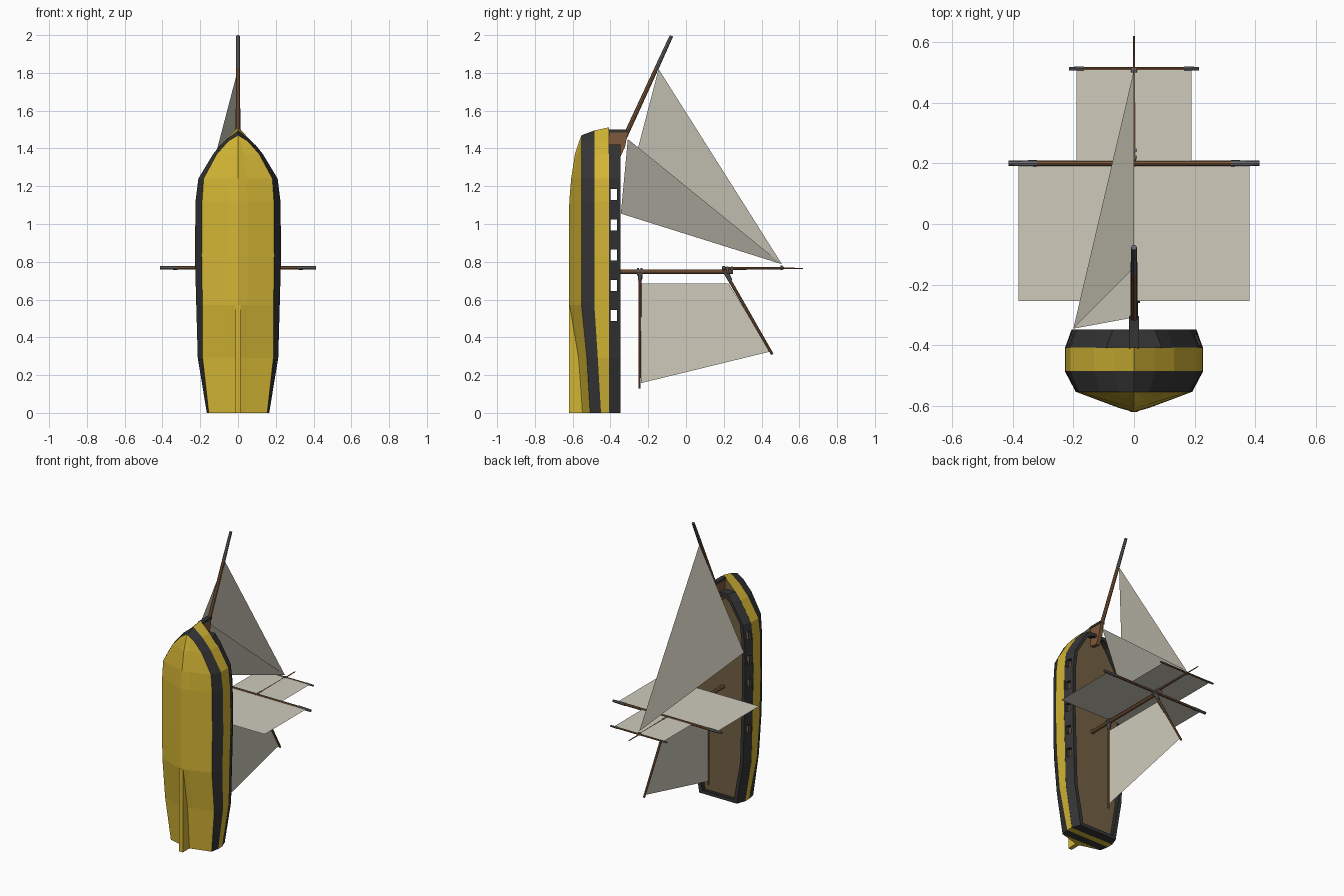
import bpy, bmesh, math
from mathutils import Vector

if "Cube" in bpy.data.objects:
    bpy.data.objects.remove(bpy.data.objects["Cube"])


def mat(name, r, g, b):
    m = bpy.data.materials.new(name)
    m.diffuse_color = (r, g, b, 1)
    m.use_nodes = True
    m.node_tree.nodes["Principled BSDF"].inputs["Base Color"].default_value = m.diffuse_color
    return m


YELLOW = mat("yellow paint", 0.65, 0.46, 0.035)
DARK = mat("dark paint", 0.035, 0.035, 0.037)
DECK = mat("deck planks", 0.17, 0.12, 0.06)
WOOD = mat("spar wood", 0.21, 0.10, 0.045)
GREY = mat("grey spar tips", 0.14, 0.14, 0.15)
CLOTH = mat("sail cloth", 0.62, 0.60, 0.50)


def mesh_object(name, faces, mats):
    """faces: list of (points, material index); equal points are shared."""
    bm = bmesh.new()
    cache = {}
    for pts, mi in faces:
        vs = []
        for p in pts:
            k = tuple(round(c, 5) for c in p)
            if k not in cache:
                cache[k] = bm.verts.new(k)
            if cache[k] not in vs:
                vs.append(cache[k])
        if len(vs) > 2 and not bm.faces.get(vs):
            bm.faces.new(vs).material_index = mi
    bmesh.ops.recalc_face_normals(bm, faces=bm.faces)
    me = bpy.data.meshes.new(name)
    bm.to_mesh(me)
    bm.free()
    for m in mats:
        me.materials.append(m)
    ob = bpy.data.objects.new(name, me)
    bpy.context.collection.objects.link(ob)
    return ob


def spar(name, a, b, r1, r2, m, sides=8):
    a, b = Vector(a), Vector(b)
    d = b - a
    bpy.ops.mesh.primitive_cone_add(vertices=sides, radius1=r1, radius2=r2, depth=d.length,
                                    location=(a + b) / 2,
                                    rotation=d.to_track_quat('Z', 'Y').to_euler())
    ob = bpy.context.object
    ob.name = name
    ob.data.materials.append(m)
    return ob


def plate(name, profile, half, m):
    """Extrude a (y, z) profile across x."""
    n = len(profile)
    L = [(-half, y, z) for y, z in profile]
    R = [(half, y, z) for y, z in profile]
    faces = [(L, 0), (R, 0)]
    faces += [([L[i], L[(i + 1) % n], R[(i + 1) % n], R[i]], 0) for i in range(n)]
    return mesh_object(name, faces, [m])


def box_faces(x0, x1, y0, y1, z0, z1):
    c = [(x, y, z) for x in (x0, x1) for y in (y0, y1) for z in (z0, z1)]
    idx = [(0, 1, 3, 2), (4, 6, 7, 5), (0, 4, 5, 1), (2, 3, 7, 6), (0, 2, 6, 4), (1, 5, 7, 3)]
    return [([c[i] for i in f], 0) for f in idx]


# Hull: levels from sheer to keel, lofted through stations along z
Z = [0, .29, .57, .83, 1.12, 1.24, 1.37, 1.44]
WE = [.165, .213, .221, .228, .225, .21, .132, .07]
WC = [.155, .187, .188, .192, .19, .182, .112, .05]
YD = [-.45, -.467] + [-.485] * 6
YC = [-.508, -.525] + [-.553] * 6
YK = [-.553, -.573, -.62, -.62, -.618, -.608, -.588, -.565]


def rail(ws, ys, tip):
    return [(w, y, z) for w, y, z in zip(ws, ys, Z)] + [tip]


sheer = rail(WE, [-.407] * 8, (0, -.407, 1.512))
wale = rail(WE, YD, (0, -.485, 1.495))
chine = rail(WC, YC, (0, -.553, 1.47))
bilge = rail([w * .26 for w in WC], [y + .014 for y in YK[:7]] + [-.56], (0, -.553, 1.47))
keel = rail([0] * 8, YK, (0, -.553, 1.47))
levels = [sheer, wale, chine, bilge, keel]
band = [0, 1, 0, 0]


def flip(p):
    return (-p[0], p[1], p[2])


faces = []
for j in range(4):
    a, b = levels[j], levels[j + 1]
    for i in range(len(a) - 1):
        q = [a[i], a[i + 1], b[i + 1], b[i]]
        faces += [(q, band[j]), ([flip(p) for p in q], band[j])]
    faces.append(([a[0], b[0], flip(b[0]), flip(a[0])], band[j]))     # transom
for i in range(len(sheer) - 1):                                       # deck
    faces.append(([sheer[i], sheer[i + 1], flip(sheer[i + 1]), flip(sheer[i])], 2))
mesh_object("hull", faces, [YELLOW, DARK, DECK])

# Stern fin under the hull
plate("stern_fin", [(-.62, 0), (-.62, .57), (-.57, .57), (-.54, 0)], .014, YELLOW)

# Bulwark: leaning wall round the deck, closed at stern and bow
half = list(zip(WE, Z))[:7] + [(.092, 1.42)]
loop = half + [(-w, z) for w, z in reversed(half)]


def ring(inset, y):
    out = []
    for w, z in loop:
        s = math.copysign(1, w)
        out.append((s * (abs(w) - inset), y, min(max(z, max(0, inset - .022)),
                                                  1.42 - max(0, inset - .022))))
    return out


rings = [ring(0, -.409), ring(.022, -.348), ring(.045, -.348), ring(.025, -.409)]
n = len(loop)
faces = []
for k in range(4):
    a, b = rings[k], rings[(k + 1) % 4]
    faces += [([a[i], a[(i + 1) % n], b[(i + 1) % n], b[i]], 0) for i in range(n)]
bulwark = mesh_object("bulwark", faces, [DARK])

# Gun ports cut through both sides
faces = []
for i in range(5):
    zc = .515 + i * .16
    faces += box_faces(-.4, .4, -.399, -.365, zc - .029, zc + .029)
ports = mesh_object("port_cutter", faces, [DARK])
ports.hide_render = True
ports.hide_viewport = False
ports.display_type = 'WIRE'
cut = bulwark.modifiers.new("ports", 'BOOLEAN')
cut.operation = 'DIFFERENCE'
cut.solver = 'EXACT'
cut.object = ports

# Stem bracket, its cap and the bowsprit
plate("stem_bracket", [(-.41, 1.36), (-.41, 1.487), (-.308, 1.487), (-.322, 1.41), (-.35, 1.35)],
      .013, WOOD)
mesh_object("stem_cap", box_faces(-.016, .016, -.41, -.304, 1.485, 1.5), [DARK])
spar("bowsprit", (0, -.37, 1.36), (0, -.158, 1.82), .013, .011, WOOD)
spar("bowsprit_tip", (0, -.158, 1.82), (0, -.077, 1.996), .0115, .0095, GREY)

# Mast in three lengths, with dark bands
spar("lower_mast", (0, -.42, .747), (0, .25, .747), .013, .012, WOOD)
spar("top_mast", (0, .19, .765), (0, .515, .765), .008, .006, WOOD)
spar("mast_pole", (0, .5, .765), (0, .62, .765), .004, .003, WOOD)
for y in (-.255, -.235):
    spar("boom_band", (0, y - .005, .747), (0, y + .005, .747), .019, .019, GREY)
for y in (.2, .22, .243):
    spar("mast_cap", (0, y - .005, .754), (0, y + .005, .754), .02, .02, GREY)
spar("pole_cap", (0, .5, .768), (0, .512, .768), .011, .011, GREY)

# Yards with grey ends
for name, y, wood, end in (("main_yard", .2, .32, .413), ("top_yard", .512, .165, .215)):
    r = .009 if y < .3 else .006
    spar(name, (-wood, y, .768), (wood, y, .768), r, r, WOOD)
    for s in (-1, 1):
        spar(name + "_end", (s * wood, y, .768), (s * end, y, .768), r * 1.2, r * .95, GREY)

# Boom and gaff with their jaws
spar("boom", (0, -.243, .74), (0, -.246, .13), .008, .006, WOOD)
spar("boom_jaw", (0, -.243, .76), (0, -.243, .70), .014, .011, GREY)
spar("gaff", (0, .215, .73), (0, .457, .31), .009, .007, WOOD)
spar("gaff_jaw", (0, .212, .745), (0, .235, .70), .014, .011, GREY)

# Sails
head, clew = (0, .508, .787), (-.2, -.345, 1.055)
sails = {
    "main_sail": [(-.38, -.253, .77), (.38, -.253, .77), (.38, .197, .77), (-.38, .197, .77)],
    "top_sail": [(-.19, .205, .77), (.19, .205, .77), (.19, .51, .77), (-.19, .51, .77)],
    "gaff_sail": [(0, -.237, .685), (0, .225, .685), (0, .448, .325), (0, -.237, .158)],
    "outer_jib": [head, (0, -.145, 1.82), clew],
    "inner_jib": [head, (0, -.308, 1.45), clew],
}
for name, pts in sails.items():
    mesh_object(name, [(pts, 0)], [CLOTH])
